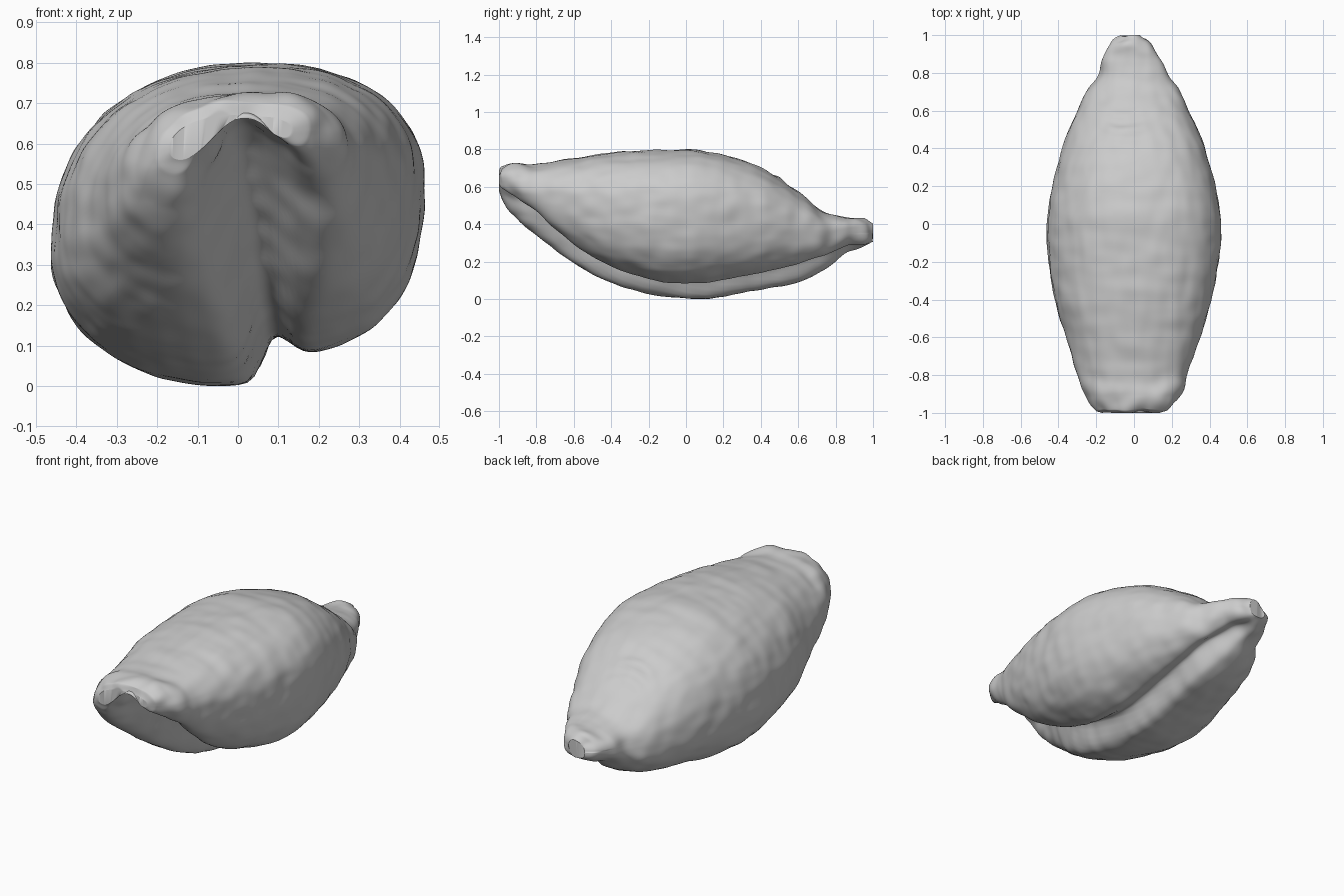
import bpy, bmesh, math
from mathutils import Vector, noise

if "Cube" in bpy.data.objects:
    bpy.data.objects.remove(bpy.data.objects["Cube"])

RINGS, SEGMENTS = 180, 200

# Stations along the shell: y, top, right lobe base, left lobe base,
# right side, left side, slit x, slit depth, slit width
STATIONS = [
    (-1, .67, .52, .57, -.17, .13, .01, .11, .11),
    (-.985, .705, .47, .53, -.2, .18, .02, .17, .12),
    (-.9, .725, .37, .47, -.26, .25, .04, .23, .13),
    (-.8, .72, .3, .4, -.3, .28, .05, .25, .12),
    (-.6, .75, .18, .26, -.36, .35, .07, .19, .08),
    (-.4, .78, .08, .15, -.42, .41, .08, .13, .06),
    (-.1, .795, .01, .07, -.46, .46, .09, .09, .05),
    (.1, .79, 0, .07, -.45, .45, .1, .07, .045),
    (.4, .7, .05, .12, -.38, .375, .11, .06, .04),
    (.6, .57, .09, .16, -.3, .29, .11, .06, .04),
    (.71, .48, .14, .2, -.25, .24, .09, .06, .04),
    (.78, .45, .18, .23, -.19, .185, .06, .05, .04),
    (.87, .435, .25, .28, -.17, .14, .02, .03, .04),
    (.96, .425, .28, .29, -.12, .08, 0, .01, .04),
    (1, .4, .3, .3, -.07, .03, 0, 0, .04),
]


def slope(i, k):
    a, b = STATIONS[max(i - 1, 0)], STATIONS[min(i + 1, len(STATIONS) - 1)]
    return (b[k] - a[k]) / (b[0] - a[0])


def station_at(y):
    """Smoothly interpolate every measurement at position y."""
    i = 0
    while i < len(STATIONS) - 2 and y > STATIONS[i + 1][0]:
        i += 1
    a, b = STATIONS[i], STATIONS[i + 1]
    h = b[0] - a[0]
    t = (y - a[0]) / h
    ease = t * t * (3 - 2 * t)
    return [a[k] + (b[k] - a[k]) * ease
            + h * t * (1 - t) * ((1 - t) * slope(i, k) - t * slope(i + 1, k))
            for k in range(1, len(a))]


def rounded(value, power):
    return math.copysign(abs(value) ** power, value)


def section_point(angle, y):
    """One point of the two-lobed cross section."""
    top, base_r, base_l, side_r, side_l, slit, depth, width = station_at(y)
    # The left lobe is fuller underneath than the right
    power = .88 - .1 * max(0, -math.sin(2 * angle)) * (math.cos(angle) > 0)
    u, v = rounded(math.cos(angle), power), rounded(math.sin(angle), power)
    span = side_l - side_r
    x = (side_l + side_r) / 2 + u * span / 2
    middle = (top + (base_r + base_l) / 2) / 2
    if v > 0:
        z = middle + v * (top - middle) + .035 * u * v * span
    else:
        blend = 1 / (1 + math.exp((slit - .02 - x) / (width * .6)))
        base = base_r + (base_l - base_r) * blend
        z = middle + v * (middle - base)
        # Slit between the lobes, leaning under the right lobe
        dent = depth * math.exp(-((x - slit) / width) ** 2) * -v
        z += dent
        x -= dent * .15
    z += .08 * u * (1 - abs(v)) * span
    return Vector((x, y, z))


def wrinkle(p):
    """Growth wrinkles and the crescent ripples near the beak."""
    amount = .005 * noise.noise(Vector((p.x * 5, p.y * 13, p.z * 9)))
    amount += .004 * noise.noise(Vector((p.x * 16, p.y * 7, p.z * 16)))
    if p.z > .35:
        r = math.hypot(p.x + .05, p.y - .76)
        fade = math.exp(-((r - .25) / .08) ** 2 - ((p.x + .05) / .1) ** 2)
        amount += .007 * fade * math.cos(r * 70)
    # Knobs on the beak and on the front rim
    if abs(p.y) > .75:
        amount += .016 * (abs(p.y) - .75) * 4 * noise.noise(p * 11)
    return amount


# Shell body, lofted ring by ring
bm = bmesh.new()
rings = []
for i in range(RINGS + 1):
    y = -math.cos(math.pi * i / RINGS)
    ring = [bm.verts.new(section_point(math.tau * j / SEGMENTS, y))
            for j in range(SEGMENTS)]
    rings.append(ring)
for a, b in zip(rings, rings[1:]):
    for j in range(SEGMENTS):
        k = (j + 1) % SEGMENTS
        bm.faces.new((a[j], a[k], b[k], b[j]))

# Closed ends, stitched from the upper edge to the lower edge
for ring in (rings[0], rings[-1]):
    for j in range(SEGMENTS // 2):
        corners = (ring[j], ring[j + 1], ring[-j - 1], ring[-j])
        bm.faces.new(list(dict.fromkeys(corners)))
bmesh.ops.recalc_face_normals(bm, faces=bm.faces)
bm.normal_update()
for v, offset in [(v, v.normal * wrinkle(v.co)) for v in bm.verts]:
    v.co += offset
    v.co.y = max(-1, min(1, v.co.y))
    v.co.z = max(0, v.co.z)

mesh = bpy.data.meshes.new("shell_body")
bm.to_mesh(mesh)
bm.free()
shell = bpy.data.objects.new("shell_body", mesh)
bpy.context.collection.objects.link(shell)

# Plain grey surface
grey = bpy.data.materials.new("shell_grey")
grey.use_nodes = True
colour = (.6, .6, .6, 1)
grey.diffuse_color = colour
grey.node_tree.nodes["Principled BSDF"].inputs["Base Color"].default_value = colour
mesh.materials.append(grey)

bpy.context.view_layer.objects.active = shell
shell.select_set(True)
bpy.ops.object.shade_smooth_by_angle(angle=math.radians(80))
